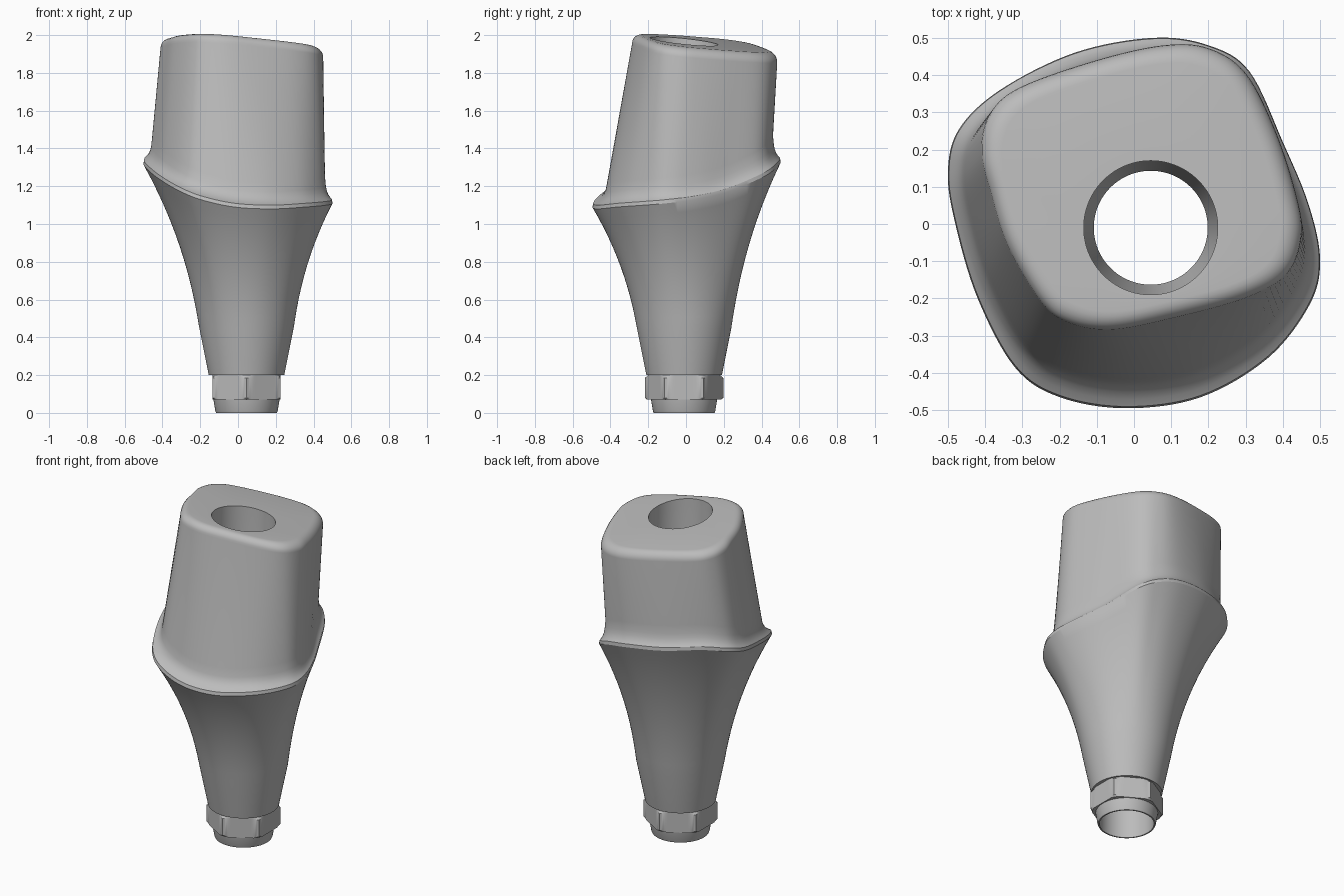
import bpy
import bmesh
from math import cos, sin, pi, radians
from mathutils import Vector

cube = bpy.data.objects.get("Cube")
if cube:
    bpy.data.objects.remove(cube, do_unlink=True)

AXIS = Vector((0.045, -0.01, 0))
STEPS = 8
BORE = 0.153
HOLE = 0.18

metal = bpy.data.materials.new("grey metal")
metal.use_nodes = True
grey = (0.5, 0.5, 0.5, 1)
metal.diffuse_color = grey
metal.node_tree.nodes["Principled BSDF"].inputs["Base Color"].default_value = grey


def loft(name, rings):
    """Skin a list of equal rings, joining the last one back to the first."""
    bm = bmesh.new()
    loops = [[bm.verts.new(p) for p in ring] for ring in rings]
    n = len(loops[0])
    for a, b in zip(loops, loops[1:] + loops[:1]):
        for i in range(n):
            j = (i + 1) % n
            bm.faces.new((a[i], a[j], b[j], b[i]))
    bmesh.ops.recalc_face_normals(bm, faces=bm.faces)
    mesh = bpy.data.meshes.new(name)
    bm.to_mesh(mesh)
    bm.free()
    obj = bpy.data.objects.new(name, mesh)
    bpy.context.collection.objects.link(obj)
    mesh.materials.append(metal)
    bpy.ops.object.select_all(action='DESELECT')
    obj.select_set(True)
    bpy.context.view_layer.objects.active = obj
    bpy.ops.object.shade_smooth_by_angle(angle=radians(30))
    return obj


def smooth_loop(points):
    """Closed curve through the points."""
    out = []
    n = len(points)
    for i in range(n):
        a, b, c, d = (points[(i + k) % n] for k in (-1, 0, 1, 2))
        for s in range(STEPS):
            t = s / STEPS
            out.append(b + ((c - a) * t + (2*a - 5*b + 4*c - d) * t**2
                            + (3*b - a - 3*c + d) * t**3) / 2)
    return out


# Shoulder edge (x, y, z) paired with the rim of the top (x, y)
outline = [
    (.05, .5, 1.33, .08, .48), (.2, .48, 1.3, .2, .472),
    (.31, .41, 1.25, .3, .405), (.4, .22, 1.17, .38, .25),
    (.47, .05, 1.13, .435, .08), (.5, -.1, 1.11, .45, -.03),
    (.47, -.22, 1.1, .41, -.135), (.36, -.36, 1.09, .3, -.2),
    (.18, -.465, 1.08, .1, -.255), (-.02, -.495, 1.09, -.06, -.285),
    (-.2, -.465, 1.13, -.175, -.267), (-.32, -.385, 1.18, -.25, -.21),
    (-.42, -.2, 1.24, -.34, -.06), (-.48, 0, 1.29, -.385, .08),
    (-.5, .14, 1.32, -.41, .19), (-.47, .255, 1.35, -.39, .29),
    (-.36, .36, 1.37, -.31, .365), (-.16, .46, 1.35, -.1, .44),
]
shoulder = smooth_loop([Vector(p[:3]) for p in outline])
rim = smooth_loop([Vector((p[3], p[4], 0)) for p in outline])
spokes = [((p - AXIS) * Vector((1, 1, 0)).length).to_2d().normalized().to_3d()
          for p in shoulder]


def circle(radius, z):
    return [AXIS + d * radius + Vector((0, 0, z)) for d in spokes]


def on_top(p, drop=0):
    """Put a point on the sloping top plane."""
    return Vector((p.x, p.y, 1.97 - 0.083 * p.x - 0.105 * p.y - drop))


# Lower cone and flare up to the shoulder
rings = [circle(BORE, 0.2), circle(0.2, 0.2)]
throat = circle(0.25, 0.45)
rings.append(throat)
for k in range(1, 13):
    t = k / 12
    spread = 0.5 * t + 0.5 * t**2.2
    ring = []
    for a, b in zip(throat, shoulder):
        p = a.lerp(b, spread)
        p.z = a.z + (b.z - a.z) * t
        ring.append(p)
    rings.append(ring)

# Concave fillet from the shoulder to the post
inner = [Vector((p.x * 0.915 + 0.003, p.y * 0.88 + 0.02, p.z)) for p in shoulder]
for inward, rise in ((.06, .02), (.3, .03), (.55, .045), (.75, .065),
                     (.88, .09), (1, .14)):
    rings.append([a.lerp(b, inward) + Vector((0, 0, rise))
                  for a, b in zip(shoulder, inner)])

# Rounded rim of the post
middle = Vector((0.02, 0.1, 0))
for k in range(7):
    a = k / 6 * pi / 2
    scale = 1 - 0.13 * (1 - cos(a))
    rings.append([on_top(middle + (p - middle) * scale, 0.05 * (1 - sin(a)))
                  for p in rim])

# Screw hole with a conical seat
rings.append([on_top(p) for p in circle(HOLE, 0)])
rings += [circle(HOLE, 0.6), circle(BORE, 0.5)]
loft("abutment_body", rings)


# Hexagonal foot with a tapered collar
def foot_ring(z, radius=None, apothem=None, limit=1):
    ring = []
    for i in range(144):
        a = 2 * pi * i / 144
        r = radius or min(limit, apothem / cos((a + pi / 6) % (pi / 3) - pi / 6))
        ring.append(AXIS + Vector((r * cos(a), r * sin(a), z)))
    return ring


loft("hex_foot", [
    foot_ring(0, radius=BORE), foot_ring(0, radius=0.161),
    foot_ring(0.01, radius=0.165), foot_ring(0.07, radius=0.175),
    foot_ring(0.07, apothem=0.18, limit=0.195), foot_ring(0.08, apothem=0.18),
    foot_ring(0.185, apothem=0.18), foot_ring(0.2, apothem=0.18, limit=0.19),
    foot_ring(0.2, radius=BORE),
])
